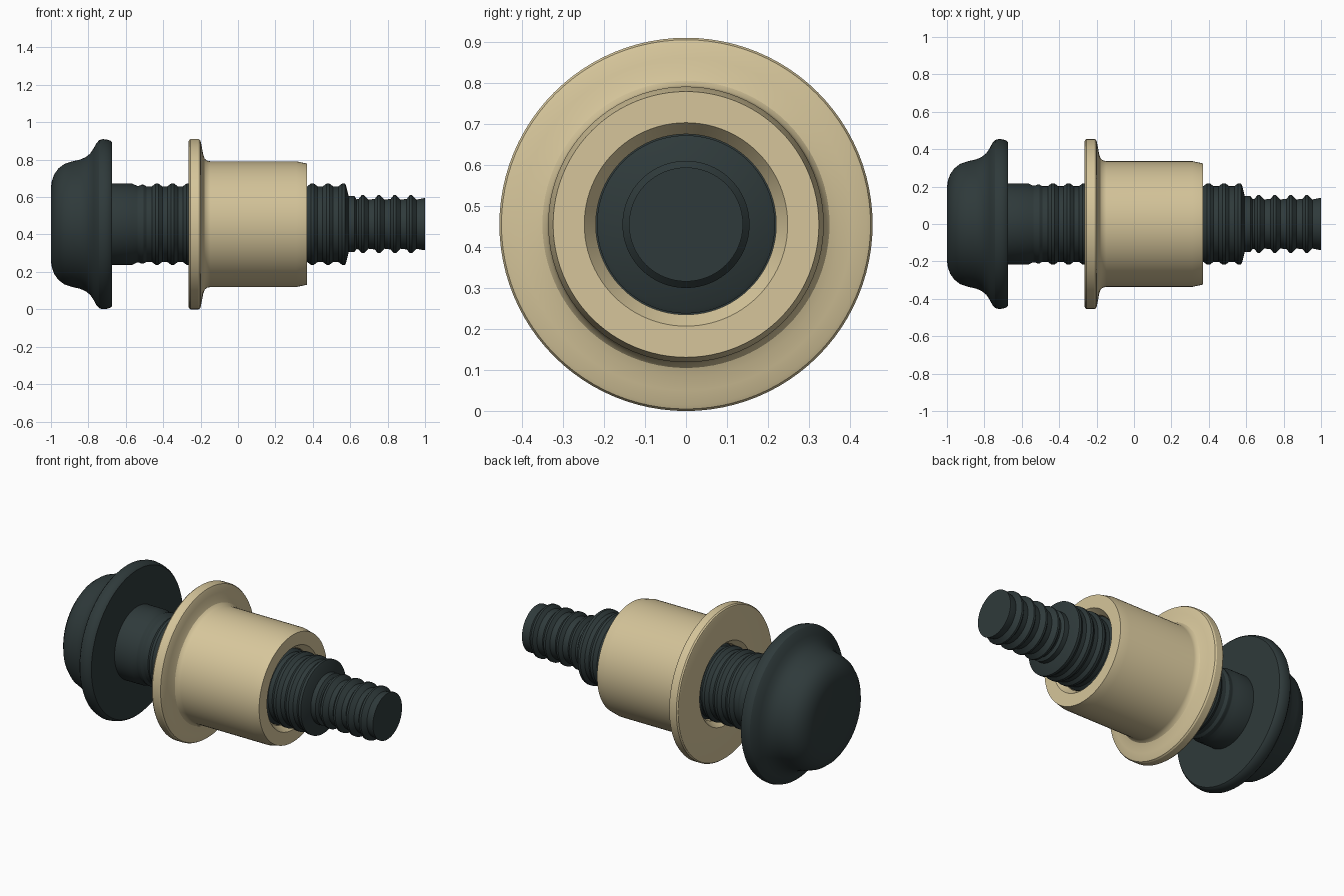
import bpy, bmesh, math

if "Cube" in bpy.data.objects:
    bpy.data.objects.remove(bpy.data.objects["Cube"])

AXIS_Z = 0.455
SIDES = 96


def material(name, rgb):
    m = bpy.data.materials.new(name)
    m.diffuse_color = (*rgb, 1)
    m.use_nodes = True
    m.node_tree.nodes["Principled BSDF"].inputs["Base Color"].default_value = m.diffuse_color
    return m


def lathe(name, profile, mat, closed=False):
    """Revolve (x, radius) points about the x axis."""
    bm = bmesh.new()
    rings = []
    for x, r in profile:
        if r == 0:
            rings.append([bm.verts.new((x, 0, AXIS_Z))] * SIDES)
        else:
            rings.append([bm.verts.new((x, r * math.sin(2 * math.pi * i / SIDES),
                                        AXIS_Z + r * math.cos(2 * math.pi * i / SIDES)))
                          for i in range(SIDES)])
    pairs = list(zip(rings, rings[1:]))
    if closed:
        pairs.append((rings[-1], rings[0]))
    for a, b in pairs:
        for i in range(SIDES):
            j = (i + 1) % SIDES
            bm.faces.new(list(dict.fromkeys((a[i], a[j], b[j], b[i]))))
    bmesh.ops.recalc_face_normals(bm, faces=bm.faces)
    me = bpy.data.meshes.new(name)
    bm.to_mesh(me)
    bm.free()
    me.materials.append(mat)
    ob = bpy.data.objects.new(name, me)
    bpy.context.collection.objects.link(ob)
    bpy.ops.object.select_all(action='DESELECT')
    ob.select_set(True)
    bpy.context.view_layer.objects.active = ob
    bpy.ops.object.shade_smooth_by_angle(angle=math.radians(28))
    return ob


dark = material("dark slate metal", (0.028, 0.042, 0.043))
tan = material("tan metal", (0.67, 0.56, 0.325))

# Domed head with flared rim, then plain shoulder
pin = [(-1, 0), (-1, 0.20), (-0.995, 0.232), (-0.982, 0.268), (-0.96, 0.298),
       (-0.93, 0.321), (-0.89, 0.335), (-0.845, 0.345), (-0.815, 0.358),
       (-0.79, 0.378), (-0.772, 0.405), (-0.757, 0.433), (-0.742, 0.449),
       (-0.722, 0.455), (-0.70, 0.452), (-0.682, 0.446), (-0.674, 0.438),
       (-0.674, 0.217), (-0.565, 0.217), (-0.54, 0.205),
       (-0.53, 0.205), (-0.515, 0.211), (-0.505, 0.211), (-0.49, 0.202)]

# Locking grooves along the thick shank
for k in range(13):
    x = -0.433 + k * 0.0831
    pin += [(x - 0.028, 0.202), (x - 0.008, 0.217), (x + 0.008, 0.217), (x + 0.028, 0.202)]
pin[-1] = (0.578, 0.205)

# Step down to the grooved pull tail
pin += [(0.592, 0.150), (0.622, 0.150), (0.634, 0.133)]
for x in (0.667, 0.753, 0.838, 0.924):
    pin += [(x - 0.022, 0.135), (x - 0.006, 0.155), (x + 0.006, 0.155), (x + 0.03, 0.131)]
pin += [(0.993, 0.139), (1, 0.139), (1, 0)]
lathe("grooved_pin", pin, dark)

# Flanged collar with a chamfered bore
collar = [(-0.265, 0.248), (-0.265, 0.440), (-0.262, 0.449), (-0.254, 0.455),
          (-0.212, 0.455), (-0.203, 0.450), (-0.199, 0.440), (-0.192, 0.405),
          (-0.186, 0.372), (-0.178, 0.350), (-0.166, 0.340), (-0.148, 0.336),
          (0.312, 0.336), (0.368, 0.324), (0.368, 0.248), (0.328, 0.220), (-0.225, 0.220)]
lathe("flanged_collar", collar, tan, closed=True)
